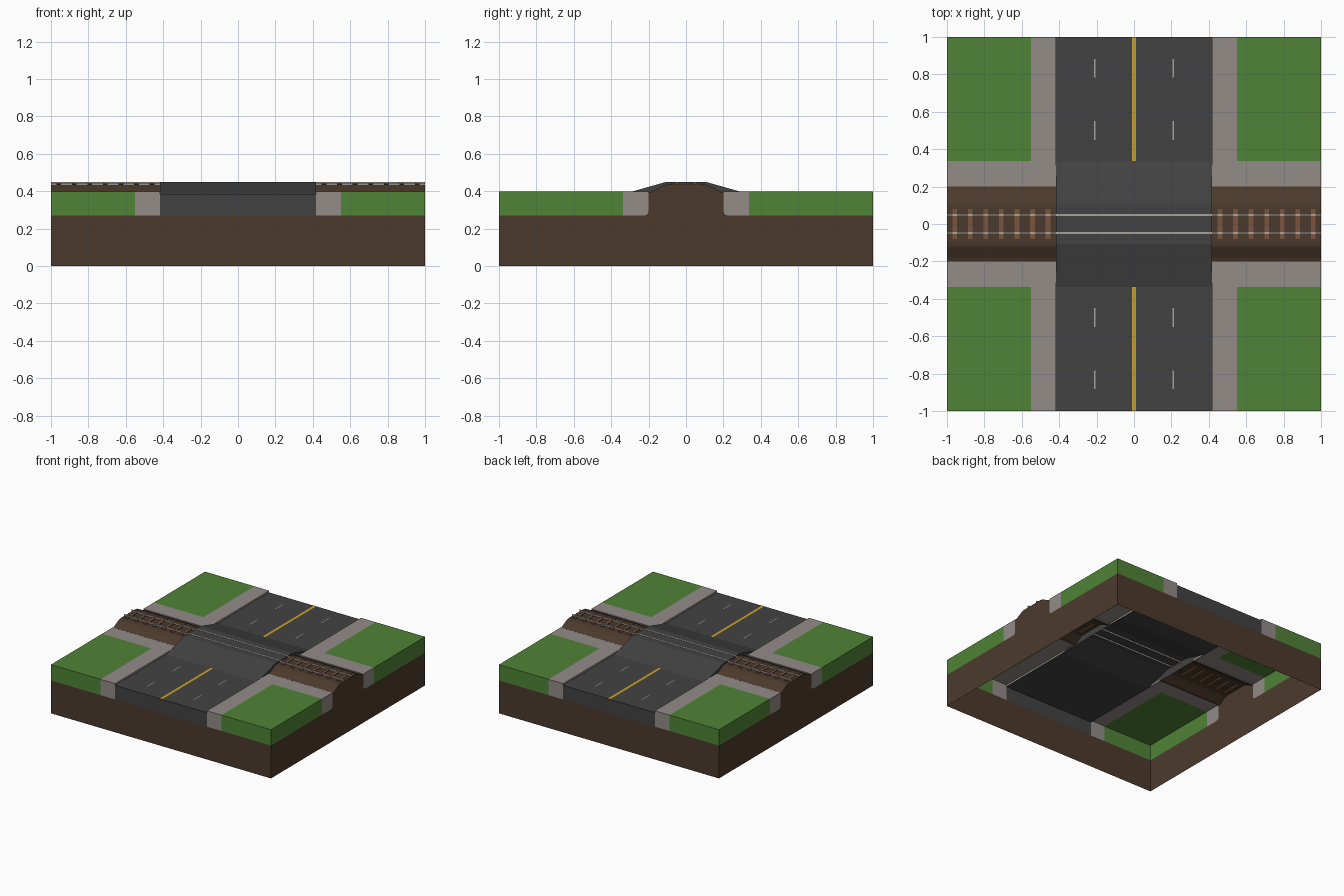
import bpy, bmesh, math

if "Cube" in bpy.data.objects:
    bpy.data.objects.remove(bpy.data.objects["Cube"])


def material(name, rgb):
    lin = [(c / 255 / 12.92) if c < 11 else ((c / 255 + 0.055) / 1.055) ** 2.4 for c in rgb]
    m = bpy.data.materials.new(name)
    m.diffuse_color = (*lin, 1)
    m.use_nodes = True
    m.node_tree.nodes["Principled BSDF"].inputs["Base Color"].default_value = m.diffuse_color
    return m


SOIL = material("soil brown", (76, 58, 44))
GRASS = material("grass green", (79, 131, 54))
STONE = material("pavement grey", (147, 140, 136))
ROAD = material("asphalt", (66, 66, 66))
YELLOW = material("line yellow", (200, 162, 42))
STEEL = material("rail and line grey", (168, 163, 158))
WOOD = material("sleeper wood", (124, 84, 60))

# Main levels and plan lines
BASE, ROAD_Z, TOP = 0.27, 0.385, 0.40
RX, WX = 0.417, 0.55      # road edge, pavement outer edge in x
TY, WY = 0.20, 0.337      # track bed edge, pavement outer edge in y
HUMP = [(-WY, ROAD_Z), (-0.11, 0.449), (0.11, 0.449), (WY, ROAD_Z)]
BED = [(-TY, 0.392), (-0.18, 0.399), (-0.15, 0.416), (-0.12, 0.432), (-0.095, 0.437)]
BED += [(-y, z) for y, z in reversed(BED)]
# Rounded lower corner of the pavement end, next to the track bed
ARC = [(TY + 0.025 - 0.025 * math.cos(a), BASE + 0.025 - 0.025 * math.sin(a))
       for a in (0, math.pi / 6, math.pi / 3, math.pi / 2)]


def sheet(name, mat, polys, mirrors=((1, 1),)):
    """Open surface made of polygons, repeated for each (sx, sy) mirror."""
    bm = bmesh.new()
    for sx, sy in mirrors:
        for p in polys:
            pts = [(x * sx, y * sy, z) for x, y, z in p]
            if sx * sy < 0:
                pts.reverse()
            bm.faces.new([bm.verts.new(c) for c in pts])
    bmesh.ops.remove_doubles(bm, verts=bm.verts, dist=1e-5)
    me = bpy.data.meshes.new(name)
    bm.to_mesh(me)
    bm.free()
    me.materials.append(mat)
    ob = bpy.data.objects.new(name, me)
    bpy.context.collection.objects.link(ob)
    return ob


def flat(x0, x1, y0, y1, z):
    return [(x0, y0, z), (x1, y0, z), (x1, y1, z), (x0, y1, z)]


def wall_x(x, y0, y1, z0, z1):      # faces +x
    return [(x, y0, z0), (x, y1, z0), (x, y1, z1), (x, y0, z1)]


def wall_y(y, x0, x1, z0, z1):      # faces +y
    return [(x1, y, z0), (x0, y, z0), (x0, y, z1), (x1, y, z1)]


def box(x0, x1, y0, y1, z0, z1):
    return [flat(x0, x1, y0, y1, z1), flat(x0, x1, y0, y1, z0)[::-1],
            wall_x(x1, y0, y1, z0, z1), wall_x(x0, y0, y1, z0, z1)[::-1],
            wall_y(y1, x0, x1, z0, z1), wall_y(y0, x0, x1, z0, z1)[::-1]]


QUAD = [(1, 1), (-1, 1), (-1, -1), (1, -1)]
X2 = [(1, 1), (-1, 1)]
Y2 = [(1, 1), (1, -1)]

# Hollow soil base, open below
sheet("soil_base", SOIL, [wall_x(1, 0, 1, 0, BASE), wall_y(1, 0, 1, 0, BASE)], QUAD)

# Four lawns
sheet("lawns", GRASS, [flat(WX, 1, WY, 1, TOP), wall_x(1, WY, 1, BASE, TOP),
                       wall_y(1, WX, 1, BASE, TOP)], QUAD)

# L-shaped pavements with kerbs and rounded ends
end = [(1, y, z) for y, z in ARC] + [(1, WY, BASE), (1, WY, TOP), (1, TY, TOP)]
sheet("pavements", STONE, [
    flat(RX, WX, WY, 1, TOP), flat(RX, WX, TY, WY, TOP), flat(WX, 1, TY, WY, TOP),
    wall_y(1, RX, WX, BASE, TOP), end,
    wall_x(RX, TY, 1, ROAD_Z, TOP)[::-1],
    wall_y(TY, RX, 1, 0.392, TOP)[::-1]], QUAD)

# Road halves and the hump over the track
sheet("road", ROAD, [flat(-RX, RX, WY, 1, ROAD_Z), wall_y(1, -RX, RX, BASE, ROAD_Z)], Y2)
hump = [[(-RX, a[0], a[1]), (RX, a[0], a[1]), (RX, b[0], b[1]), (-RX, b[0], b[1])]
        for a, b in zip(HUMP, HUMP[1:])]
sheet("road_hump", ROAD, hump)
sheet("hump_sides", ROAD, [[(RX, y, z) for y, z in reversed(HUMP)][::-1][::-1]], X2)

# Track embankment on both sides of the road
bed = [[(RX, a[0], a[1]), (1, a[0], a[1]), (1, b[0], b[1]), (RX, b[0], b[1])]
       for a, b in zip(BED, BED[1:])]
bed_end = ([(1, -y, z) for y, z in reversed(ARC)][::1] + [])
outline = [(1, -y, z) for y, z in ARC] + [(1, y, z) for y, z in reversed(ARC)]
outline += [(1, y, z) for y, z in reversed(BED)]
sheet("track_bed", SOIL, bed + [outline], X2)

# Sleepers
ties = []
for i in range(7):
    x = 0.46 + 0.083 * i
    ties += box(x - 0.0125, x + 0.0125, -0.08, 0.08, 0.428, 0.443)
sheet("sleepers", WOOD, ties, X2)

# Rails running the full width, flush with the hump
sheet("rails", STEEL, box(-1, 1, 0.044, 0.054, 0.438, 0.4505), Y2)

# Painted lines
sheet("centre_line", YELLOW, [flat(-0.011, 0.011, WY, 1, ROAD_Z + 0.001)], Y2)
sheet("lane_dashes", STEEL, [flat(0.207, 0.213, y, y + 0.1, ROAD_Z + 0.001)
                             for y in (0.45, 0.783)], QUAD)
